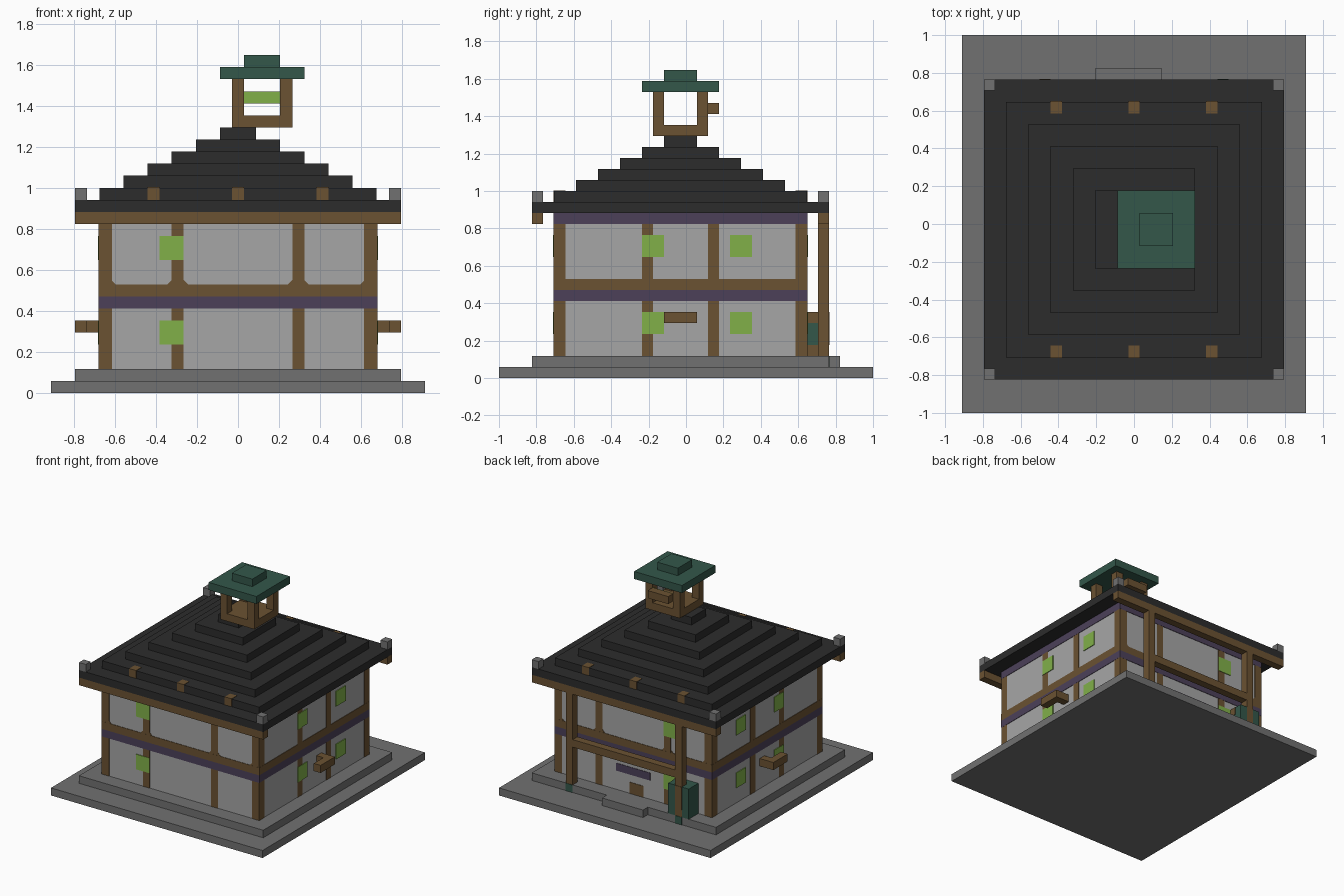
import bpy, bmesh, math
from mathutils import Matrix, Vector

if "Cube" in bpy.data.objects:
    bpy.data.objects.remove(bpy.data.objects["Cube"], do_unlink=True)

V = 2 / 34          # one block unit
P = 0.06            # how far painted plates stand proud, in blocks


def material(name, srgb):
    col = [((c / 255 + 0.055) / 1.055) ** 2.4 for c in srgb] + [1]
    m = bpy.data.materials.new(name)
    m.use_nodes = True
    m.diffuse_color = col
    bsdf = m.node_tree.nodes["Principled BSDF"]
    bsdf.inputs["Base Color"].default_value = col
    bsdf.inputs["Roughness"].default_value = 0.9
    return m


stone = material("stone grey", (113, 113, 113))
plaster = material("pale plaster", (166, 166, 166))
wood = material("brown wood", (107, 82, 50))
tiles = material("dark roof tiles", (44, 44, 44))
plum = material("purple trim", (76, 64, 89))
teal = material("teal copper", (51, 87, 74))
green = material("bright green", (129, 176, 73))


def box(name, mat, x, y, z, turn=0):
    """Box from (low, high) ranges in blocks, optionally turned about y."""
    lo, hi = Vector((x[0], y[0], z[0])), Vector((x[1], y[1], z[1]))
    bm = bmesh.new()
    bmesh.ops.create_cube(bm, size=1, matrix=Matrix.Translation((lo + hi) / 2 * V)
                          @ Matrix.Rotation(turn, 4, 'Y')
                          @ Matrix.Diagonal((*((hi - lo) * V), 1)))
    me = bpy.data.meshes.new(name)
    bm.to_mesh(me)
    bm.free()
    me.materials.append(mat)
    ob = bpy.data.objects.new(name, me)
    bpy.context.collection.objects.link(ob)
    return ob


def wide(r, d):
    return (r[0] - d, r[1] + d)


# Stone base, plinth and back step
box("base", stone, (-15.5, 15.5), (-17, 17), (0, 1))
box("plinth", stone, (-13.5, 13.5), (-14, 13), (1, 2))
box("back_step", stone, (-3.5, 2.5), (13, 14), (1, 2))

# Walls with wrapping bands
WX, WY = (-11.5, 11.5), (-12, 11)
box("walls", plaster, WX, WY, (2, 15))
for name, mat, z in (("middle_trim", plum, 7), ("middle_beam", wood, 8), ("top_trim", plum, 14)):
    box(name, mat, wide(WX, P), wide(WY, P), (z, z + 1))

# Corner posts
for x in (-11.5, 10.5):
    for y in (-12, 10):
        box("corner_post", wood, wide((x, x + 1), P * .8), wide((y, y + 1), P * .8), (2, 14))

# Front and back: timber posts, rounded panel corners, windows
for side, y in (("front", -12), ("back", 11)):
    face = wide((y, y), P * .8)
    for x in (-5.5, 4.5):
        box(side + "_wall_post", wood, (x, x + 1), face, (2, 14))
    for x in (-10.5, -5.5, -4.5, 4.5, 5.5, 10.5):
        box(side + "_panel_corner", wood, wide((x, x), .25), wide((y, y), P * .7),
            (8.75, 9.25), math.pi / 4)
    for z in (4, 11):
        box(side + "_window", green, (-6.5, -4.5), wide((y, y), P * 1.6), (z, z + 2))

# Left and right sides: timber posts, windows, L-shaped bracket
for s, side in ((-1, "right"), (1, "left")):
    x = 11.5 * s
    for y in (-4, 2):
        box(side + "_wall_post", wood, wide((x, x), P * .8), (y, y + 1), (2, 14))
    for y in (-4, 4):
        for z in (4, 11):
            box(side + "_window", green, wide((x, x), P * 1.6), (y, y + 2), (z, z + 2))
    box(side + "_bracket_arm", wood, sorted((x, x + s)), (0, 1), (5, 6))
    box(side + "_bracket_bar", wood, sorted((x + s, x + 2 * s)), (-2, 1), (5, 6))

# Stepped roof
box("roof_eave", tiles, (-13.5, 13.5), (-14, 13), (15, 16))
for i in range(6):
    h = 11.5 - 2 * i
    box("roof_step", tiles, (-h, h), (-h - .5, h - .5), (16 + i, 17 + i))
for x in (-13.5, 12.5):
    for y in (-14, 12):
        box("corner_cap", stone, (x, x + 1), (y, y + 1), (16, 17))
for y in (-14, 12):
    box("eave_beam", wood, (-13.5, 13.5), (y, y + 1), (14, 15))
for x in (-7, 0, 7):
    for y in (-12, 10):
        box("rafter_end", wood, (x - .5, x + .5), wide((y, y + 1), P), (16, 17 + P))

# Rooftop turret
box("turret_floor", wood, (-.5, 4.5), (-3, 2), (22, 23))
for x in (-.5, 3.5):
    for y in (-3, 1):
        box("turret_post", wood, (x, x + 1), (y, y + 1), (23, 26))
box("turret_bar", wood, (.5, 3.5), (2, 3), (24, 25))
box("turret_bar_face", green, (.5, 3.5), (2 - P, 2), (24, 25))
box("turret_roof", teal, (-1.5, 5.5), (-4, 3), (26, 27))
box("turret_cap", teal, (.5, 3.5), (-2, 1), (27, 28))

# Back porch: posts with copper feet, crossbeam
for x in (-8.5, 7.5):
    box("porch_post", wood, (x, x + 1), (12, 13), (2, 14))
    box("porch_foot", teal, (x, x + 1), (13, 13 + P), (1, 2))
box("porch_crossbeam", wood, (-7.5, 7.5), (12, 13), (7, 8))

# Stand around one porch post
box("stand", teal, (-9.5, -6.5), (11, 13), (2, 6))
box("stand_front_strip", wood, (-8.5, -7.5), (13, 13 + P), (3, 6))
for z in (2, 5):
    box("stand_side_rail", wood, (-6.5, -6.5 + P), (11, 12), (z, z + 1))

# Painted sign and low hatch on the back wall
box("back_sign", plum, (-2.5, 2.5), (11, 11 + P), (4.5, 5.5))
box("back_hatch", wood, (-1.5, .5), (11, 11 + P), (2, 3.5))
